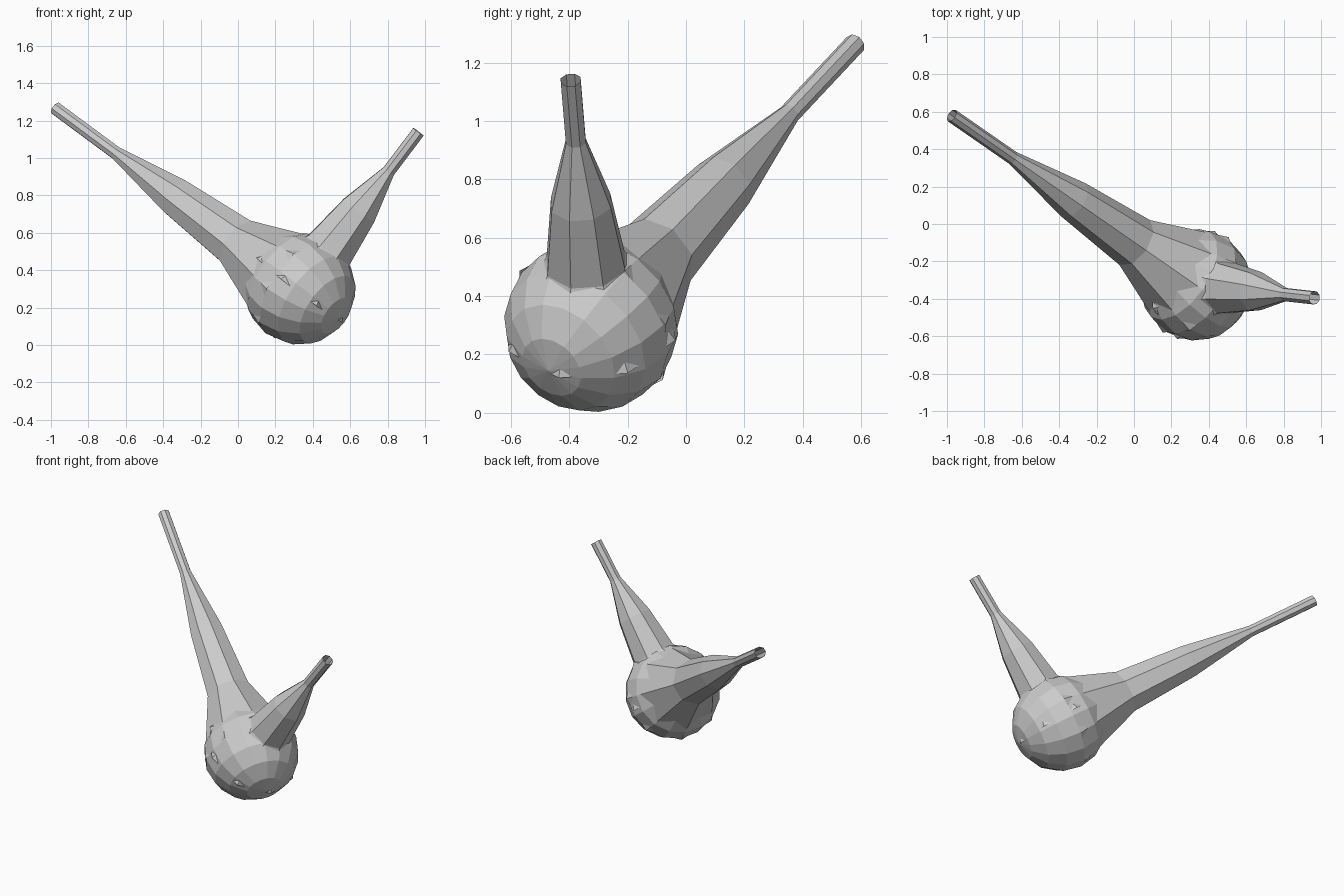
import bpy
import bmesh
import math
from mathutils import Vector, Matrix

cube = bpy.data.objects.get("Cube")
if cube:
    bpy.data.objects.remove(cube, do_unlink=True)

grey = bpy.data.materials.new("plain grey")
grey.use_nodes = True
COLOUR = (0.6, 0.6, 0.6, 1)
grey.diffuse_color = COLOUR
grey.node_tree.nodes["Principled BSDF"].inputs["Base Color"].default_value = COLOUR

CENTRE = Vector((0.33, -0.325, 0.3))
LONG_TIP = Vector((-0.975, 0.58, 1.265))
SHORT_TIP = Vector((0.965, -0.395, 1.14))
# Shared neck profile: radius at equal steps from ball centre to tip
RADII = (0.31, 0.145, 0.11, 0.037, 0.037)
SIDES = 8


def frame(axis):
    """Axis, horizontal normal and upward normal."""
    d = axis.normalized()
    u = Vector((0, 0, 1)).cross(d).normalized()
    return d, u, d.cross(u)


def finish(bm, name):
    mesh = bpy.data.meshes.new(name)
    bm.to_mesh(mesh)
    bm.free()
    mesh.materials.append(grey)
    obj = bpy.data.objects.new(name, mesh)
    bpy.context.collection.objects.link(obj)


def neck(name, tip, phase):
    """Eight-sided open tube lofted along a straight axis."""
    axis = tip - CENTRE
    d, u, w = frame(axis)
    bm = bmesh.new()
    rings = []
    for i, r in enumerate(RADII):
        mid = CENTRE + axis * i / (len(RADII) - 1)
        angles = [phase + math.tau * k / SIDES for k in range(SIDES)]
        rings.append([bm.verts.new(mid + r * (math.cos(a) * u + math.sin(a) * w))
                      for a in angles])
    for low, high in zip(rings, rings[1:]):
        for k in range(SIDES):
            n = (k + 1) % SIDES
            bm.faces.new((low[k], low[n], high[n], high[k]))
    finish(bm, name)


# Ball, its poles in line with the long neck
d, u, w = frame(LONG_TIP - CENTRE)
turn = Matrix((u, w, d)).transposed().to_4x4()
bm = bmesh.new()
bmesh.ops.create_uvsphere(bm, u_segments=16, v_segments=8, radius=0.3,
                          matrix=Matrix.Translation(CENTRE) @ turn)
finish(bm, "ball")

# Two flared necks
neck("long_neck", LONG_TIP, 0)
neck("short_neck", SHORT_TIP, math.radians(29))
